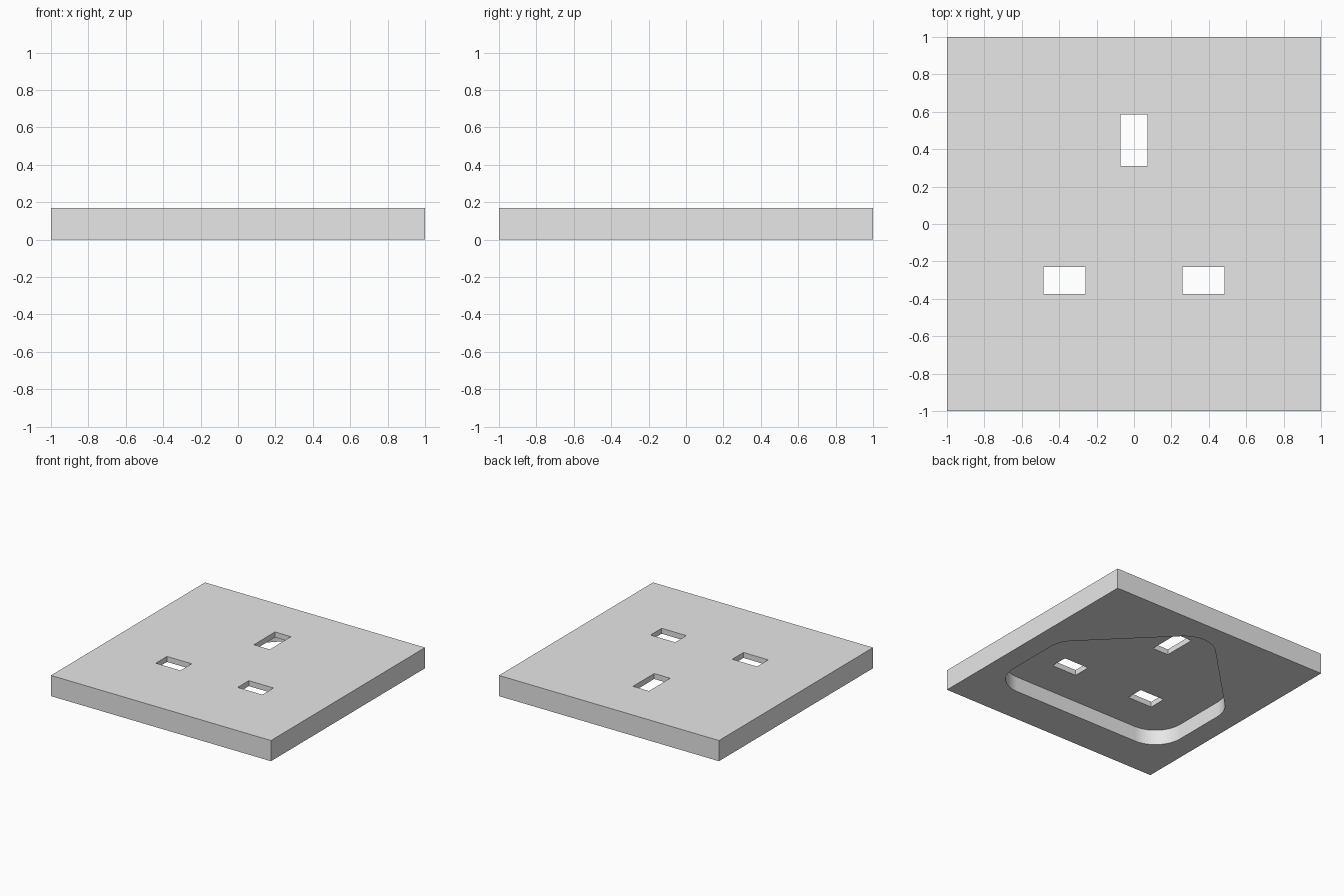
import bpy, bmesh
from math import tan
from mathutils import Vector

cube = bpy.data.objects.get("Cube")
if cube:
    bpy.data.objects.remove(cube, do_unlink=True)

THICK = 0.17    # plate thickness
DEPTH = 0.125   # depth of the pocket in the underside
RADIUS = 0.24   # pocket corner radius

mat = bpy.data.materials.new("light_grey")
mat.use_nodes = True
grey = (0.8, 0.8, 0.8, 1)
mat.diffuse_color = grey
mat.node_tree.nodes["Principled BSDF"].inputs["Base Color"].default_value = grey


def prism(name, outline, z0, z1):
    """Extrude a flat outline from z0 to z1."""
    bm = bmesh.new()
    face = bm.faces.new([bm.verts.new((x, y, z0)) for x, y in outline])
    top = bmesh.ops.extrude_face_region(bm, geom=[face])["geom"]
    verts = [v for v in top if isinstance(v, bmesh.types.BMVert)]
    bmesh.ops.translate(bm, verts=verts, vec=(0, 0, z1 - z0))
    bmesh.ops.recalc_face_normals(bm, faces=bm.faces)
    mesh = bpy.data.meshes.new(name)
    bm.to_mesh(mesh)
    bm.free()
    mesh.materials.append(mat)
    obj = bpy.data.objects.new(name, mesh)
    bpy.context.collection.objects.link(obj)
    return obj


def rect(cx, cy, w, h):
    return [(cx + sx * w / 2, cy + sy * h / 2)
            for sx, sy in ((-1, -1), (1, -1), (1, 1), (-1, 1))]


def fillet(corners, radius, steps=12):
    """Round every corner of a polygon with a tangent arc."""
    pts = [Vector(c) for c in corners]
    out = []
    for i, p in enumerate(pts):
        a = (pts[i - 1] - p).normalized()
        b = (pts[(i + 1) % len(pts)] - p).normalized()
        half = a.angle(b) / 2
        start = p + a * radius / tan(half)
        end = p + b * radius / tan(half)
        mid = (a + b).normalized()
        centre = p + mid * ((start - p).length ** 2 + radius ** 2) ** 0.5
        for k in range(steps + 1):
            d = (start.lerp(end, k / steps) - centre).normalized()
            out.append(centre + d * radius)
    return out


# Square face plate
plate = prism("face_plate", rect(0, 0, 2, 2), 0, THICK)

# Five-sided pocket in the underside, with rounded corners
house = [(-0.82, -0.68), (0.82, -0.68), (0.82, 0.10), (0, 0.92), (-0.82, 0.10)]
cutters = [prism("pocket_cutter", fillet(house, RADIUS), -0.1, DEPTH)]

# Three slots through the plate
slots = [(0, 0.447, 0.145, 0.275)]
slots += [(side * 0.372, -0.303, 0.225, 0.145) for side in (-1, 1)]
for s in slots:
    cutters.append(prism("slot_cutter", rect(*s), DEPTH - 0.05, THICK + 0.1))

# Cut the shapes and drop the cutters
bpy.context.view_layer.objects.active = plate
for c in cutters:
    c.hide_render = True
    mod = plate.modifiers.new("cut", "BOOLEAN")
    mod.operation = "DIFFERENCE"
    mod.solver = "EXACT"
    mod.object = c
    bpy.ops.object.modifier_apply(modifier=mod.name)
    bpy.data.objects.remove(c, do_unlink=True)

# Smooth only the pocket's curved corners
bpy.ops.object.select_all(action="DESELECT")
plate.select_set(True)
bpy.ops.object.shade_smooth_by_angle(angle=0.5)
